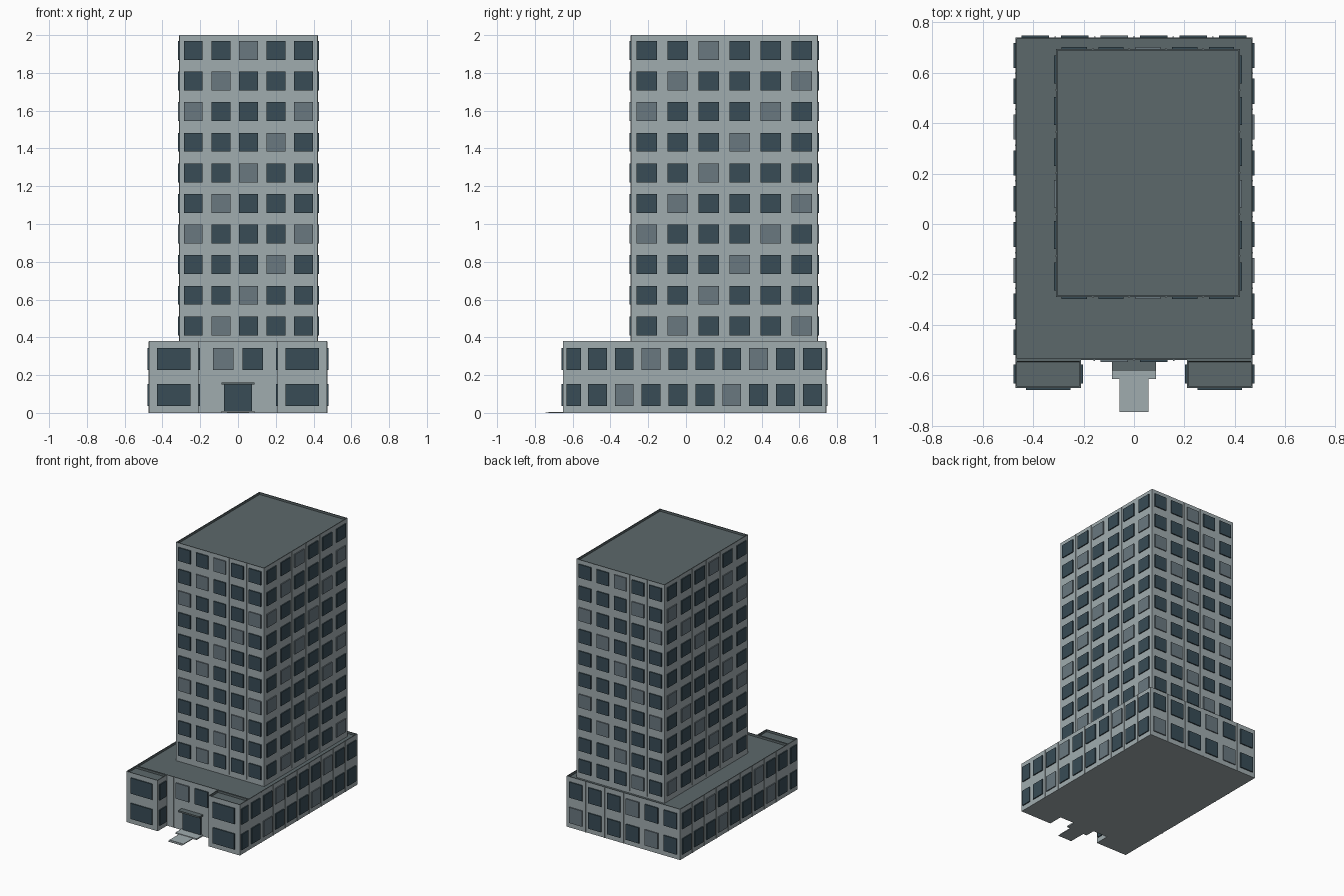
import bpy, bmesh
from mathutils import Vector, Matrix

if "Cube" in bpy.data.objects:
    bpy.data.objects.remove(bpy.data.objects["Cube"])


def material(name, rgb):
    m = bpy.data.materials.new(name)
    lin = [((c / 255 + 0.055) / 1.055) ** 2.4 for c in rgb]
    m.diffuse_color = (*lin, 1)
    m.use_nodes = True
    m.node_tree.nodes["Principled BSDF"].inputs["Base Color"].default_value = m.diffuse_color
    return m


WALL = material("wall_grey", (160, 172, 175))
ROOF = material("roof_grey", (92, 104, 107))
DARK = material("dark_glass", (56, 76, 86))
LIGHT = material("light_glass", (106, 120, 128))


def add_box(bm, lo, hi):
    lo, hi = Vector(lo), Vector(hi)
    mat = Matrix.Translation((lo + hi) / 2) @ Matrix.Diagonal((*(hi - lo), 1))
    return bmesh.ops.create_cube(bm, size=1, matrix=mat)["verts"]


def finish(name, bm, *mats):
    me = bpy.data.meshes.new(name)
    bm.to_mesh(me)
    bm.free()
    for m in mats:
        me.materials.append(m)
    ob = bpy.data.objects.new(name, me)
    bpy.context.collection.objects.link(ob)
    return ob


def boxes(name, items, mat):
    bm = bmesh.new()
    for lo, hi in items:
        add_box(bm, lo, hi)
    finish(name, bm, mat)


def block(name, lo, hi):
    """Building volume with a low parapet around a sunken roof."""
    bm = bmesh.new()
    add_box(bm, lo, hi)
    top = max(bm.faces, key=lambda f: f.calc_center_median().z)
    rim = bmesh.ops.inset_individual(bm, faces=[top], thickness=0.009)["faces"]
    rim += bmesh.ops.inset_individual(bm, faces=[top], thickness=0.0004, depth=-0.015)["faces"]
    for f in rim + [top]:
        f.material_index = 1
    finish(name, bm, WALL, ROOF)


def on_wall(axis, pos, sign, u0, u1, z0, z1, out):
    """Thin box on the wall axis=pos, standing out by `out`, from u0 to u1 along the wall."""
    a, b = sorted((pos - sign * 0.004, pos + sign * out))
    if axis == "x":
        return (a, u0, z0), (b, u1, z1)
    return (u0, a, z0), (u1, b, z1)


def facade(name, axis, pos, sign, u0, u1, z0, z1, cols, rows, w, h, keep=lambda c, r: True, ribs=True):
    """Window grid; every fourth diagonal is pale. Rows count from the top."""
    panes = {True: [], False: []}
    du, dz = (u1 - u0) / cols, (z1 - z0) / rows
    for r in range(1, rows + 1):
        for c in range(1, cols + 1):
            if keep(c, r):
                u, z = u0 + (c - 0.5) * du, z1 - (r - 0.5) * dz
                panes[cols > 1 and (c + r) % 4 == 0].append(
                    on_wall(axis, pos, sign, u - w / 2, u + w / 2, z - h / 2, z + h / 2, 0.008))
    boxes(name + "_dark_windows", panes[False], DARK)
    if panes[True]:
        boxes(name + "_light_windows", panes[True], LIGHT)
    seams = [u0 + i * du for i in range(1, cols)]
    if ribs and seams:
        boxes(name + "_ribs", [on_wall(axis, pos, sign, u - 0.003, u + 0.003, z0, z1 - 0.001, 0.003)
                               for u in seams], WALL)


# Main volumes
H = 0.38
block("tower", (-0.31, -0.29, 0.36), (0.42, 0.695, 2.0))
block("podium", (-0.47, -0.54, 0), (0.47, 0.74, H))
block("left_wing", (-0.47, -0.65, 0), (-0.21, -0.54, H))
block("right_wing", (0.21, -0.65, 0), (0.47, -0.54, H))

# Tower windows
for side, pos, s in (("front", -0.29, -1), ("back", 0.695, 1)):
    facade("tower_" + side, "y", pos, s, -0.31, 0.42, H, 2.0, 5, 10, 0.10, 0.10)
for side, pos, s in (("left", -0.31, -1), ("right", 0.42, 1)):
    facade("tower_" + side, "x", pos, s, -0.29, 0.695, H, 2.0, 6, 10, 0.11, 0.10)

# Podium windows; the front keeps only the two above the door
facade("podium_back", "y", 0.74, 1, -0.47, 0.47, 0, H, 6, 2, 0.108, 0.117)
facade("podium_front", "y", -0.54, -1, -0.47, 0.47, 0, H, 6, 2, 0.108, 0.117,
       keep=lambda c, r: r == 1 and c in (3, 4), ribs=False)
boxes("podium_front_ribs", [on_wall("y", -0.54, -1, u - 0.003, u + 0.003, z, H - 0.001, 0.003)
                            for u, z in ((-0.157, 0), (0, 0.16), (0.157, 0))], WALL)

# Podium and wing side windows
for side, s in (("left", -1), ("right", 1)):
    facade("podium_" + side, "x", 0.47 * s, s, -0.54, 0.74, 0, H, 9, 2, 0.10, 0.117)
    facade(side + "_wing_outer", "x", 0.47 * s, s, -0.65, -0.54, 0, H, 1, 2, 0.076, 0.117)
    facade(side + "_wing_inner", "x", 0.21 * s, -s, -0.65, -0.54, 0, H, 1, 2, 0.076, 0.117)
    a, b = sorted((0.21 * s, 0.47 * s))
    facade(side + "_wing_front", "y", -0.65, -1, a, b, 0, H, 1, 2, 0.178, 0.117)

# Entrance
boxes("door", [((-0.075, -0.55, 0.008), (0.075, -0.536, 0.15))], DARK)
boxes("door_canopy", [((-0.088, -0.582, 0.15), (0.088, -0.536, 0.162))], ROOF)
boxes("door_step", [((-0.088, -0.615, 0), (0.088, -0.54, 0.01))], WALL)
boxes("entrance_path", [((-0.058, -0.728, 0), (0.058, -0.615, 0.006)),
                        ((-0.058, -0.745, 0), (0.058, -0.728, 0.003))], WALL)
